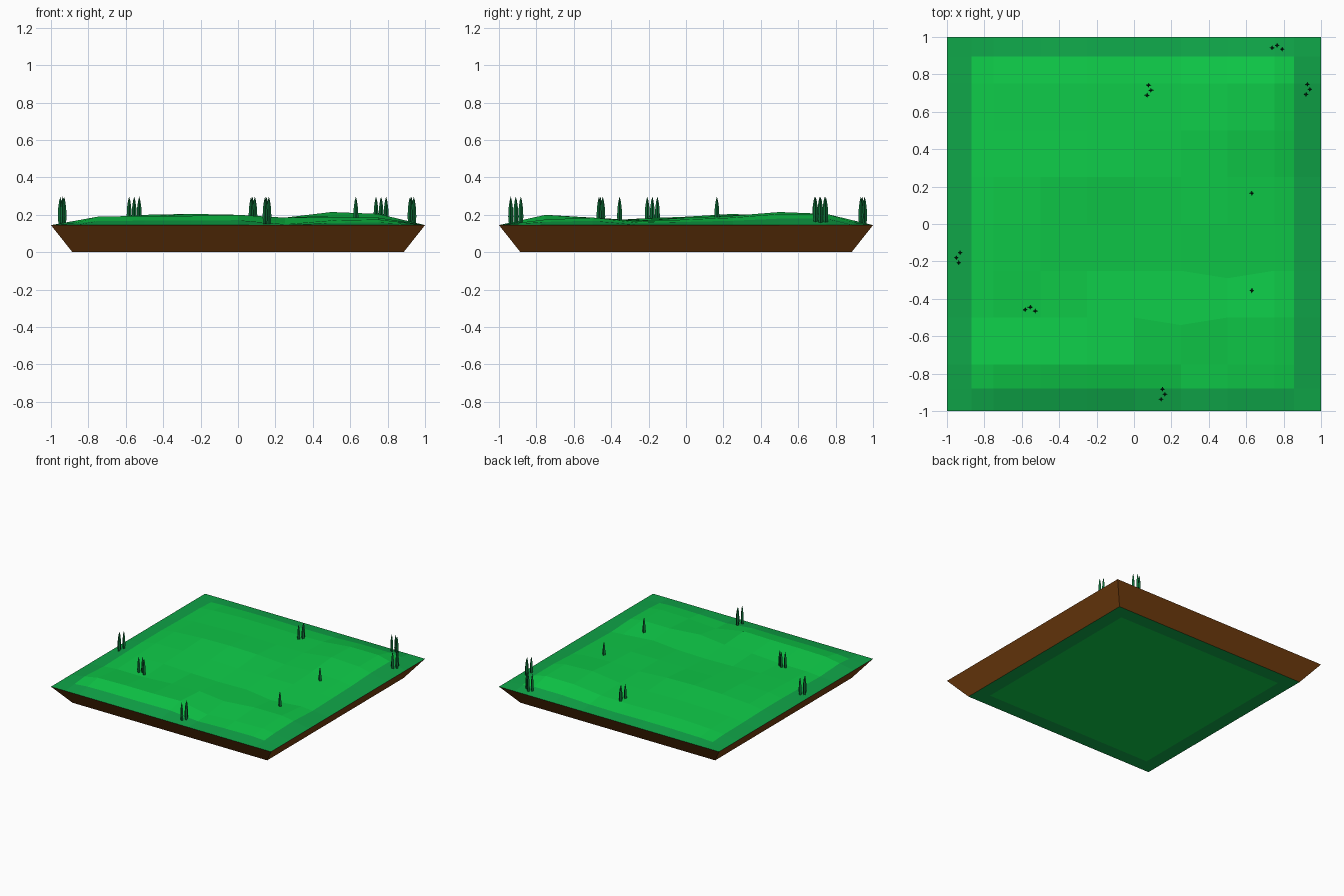
import bpy, bmesh, math
from mathutils import Vector

cube = bpy.data.objects.get("Cube")
if cube:
    bpy.data.objects.remove(cube, do_unlink=True)


def material(name, rgb):
    # sRGB bytes to linear colour
    linear = [((c / 255 + 0.055) / 1.055) ** 2.4 for c in rgb] + [1]
    mat = bpy.data.materials.new(name)
    mat.use_nodes = True
    mat.diffuse_color = linear
    mat.node_tree.nodes["Principled BSDF"].inputs["Base Color"].default_value = linear
    return mat


GRASS = material("grass_green", (14, 202, 72))
RIM = material("rim_green", (15, 165, 72))
EARTH = material("earth_brown", (122, 66, 16))
LEAF = material("leaf_green", (14, 112, 56))


def finish(bm, name, mats):
    mesh = bpy.data.meshes.new(name)
    bm.to_mesh(mesh)
    bm.free()
    for mat in mats:
        mesh.materials.append(mat)
    obj = bpy.data.objects.new(name, mesh)
    bpy.context.collection.objects.link(obj)
    return obj


def paint_border(bm, left, right, front, back):
    # Cut along the four border lines, then colour faces outside them
    for axis, value in ((0, left), (0, right), (1, front), (1, back)):
        normal = Vector((0, 0, 0))
        normal[axis] = 1
        bmesh.ops.bisect_plane(bm, geom=bm.verts[:] + bm.edges[:] + bm.faces[:],
                               plane_co=normal * value, plane_no=normal, dist=0.0001)
    for f in bm.faces:
        c = f.calc_center_median()
        f.material_index = 0 if left < c.x < right and front < c.y < back else 1


TOP = 0.145
FOOT = 0.885

# Rolling ground: one hill height per inner grid point, back row first
HILLS = ((2.5, 3.5, 3.5, 3, 3.5, 6, 6),
         (3, 4, 4.5, 4, 4, 7, 6),
         (4, 5.5, 6, 5.5, 4, 5, 4),
         (4, 4.5, 4, 3.5, 4, 4, 3),
         (3, 3.5, 2.5, 2, 2.5, 2, 2),
         (2, 2, 3.5, 4, 4, 4, 4),
         (4.5, 5, 5, 5.5, 1, 2.5, 3))
bm = bmesh.new()
bmesh.ops.create_grid(bm, x_segments=8, y_segments=8, size=1)
for v in bm.verts:
    col, row = round(v.co.x * 4) + 3, 3 - round(v.co.y * 4)
    v.co.z = TOP
    if 0 <= col < 7 and 0 <= row < 7:
        v.co.z += HILLS[row][col] / 100
    if (col, row) in ((4, 5), (5, 4)):
        v.co.y -= 0.04
paint_border(bm, -0.87, 0.855, -0.88, 0.895)
finish(bm, "ground", (GRASS, RIM))

# Tapered earth sides
bm = bmesh.new()
corners = ((-1, -1), (1, -1), (1, 1), (-1, 1))
low = [bm.verts.new((x * FOOT, y * FOOT, 0)) for x, y in corners]
high = [bm.verts.new((x, y, TOP)) for x, y in corners]
for i in range(4):
    j = (i + 1) % 4
    bm.faces.new((low[i], low[j], high[j], high[i]))
finish(bm, "earth_sides", (EARTH,))

# Underside with its own border
bm = bmesh.new()
bmesh.ops.create_grid(bm, x_segments=1, y_segments=1, size=FOOT)
bmesh.ops.reverse_faces(bm, faces=bm.faces[:])
paint_border(bm, -0.77, 0.77, -0.77, 0.77)
finish(bm, "underside", (GRASS, RIM))


# Slim trees: four-ribbed spindles
def tree(x, y, name):
    bm = bmesh.new()
    rings = []
    for z, radius in ((0.152, 0.010), (0.19, 0.0135), (0.24, 0.011), (0.275, 0.006)):
        ring = []
        for k in range(8):
            r = radius * (1 if k % 2 == 0 else 0.5)
            a = k * math.pi / 4
            ring.append(bm.verts.new((x + r * math.cos(a), y + r * math.sin(a), z)))
        rings.append(ring)
    tip = bm.verts.new((x, y, 0.297))
    for k in range(8):
        n = (k + 1) % 8
        for a, b in zip(rings, rings[1:]):
            bm.faces.new((a[k], a[n], b[n], b[k]))
        bm.faces.new((rings[-1][k], rings[-1][n], tip))
    bm.faces.new(rings[0][::-1])
    finish(bm, name, (LEAF,))


# Groups of three, each turned by quarter turns, plus two lone trees
TRIO = ((-0.027, -0.003), (0, 0.01), (0.027, -0.01))
GROUPS = ((0.765, 0.945, 0), (-0.555, -0.455, 0), (0.93, 0.72, -1),
          (0.08, 0.715, -1), (0.155, -0.91, -1), (-0.94, -0.18, 1))
for g, (x, y, turn) in enumerate(GROUPS):
    c, s = math.cos(turn * math.pi / 2), math.sin(turn * math.pi / 2)
    for i, (dx, dy) in enumerate(TRIO):
        tree(x + c * dx - s * dy, y + s * dx + c * dy, f"tree_group_{g + 1}_{i + 1}")
for name, y in (("lone_tree_back", 0.165), ("lone_tree_front", -0.355)):
    tree(0.63, y, name)
